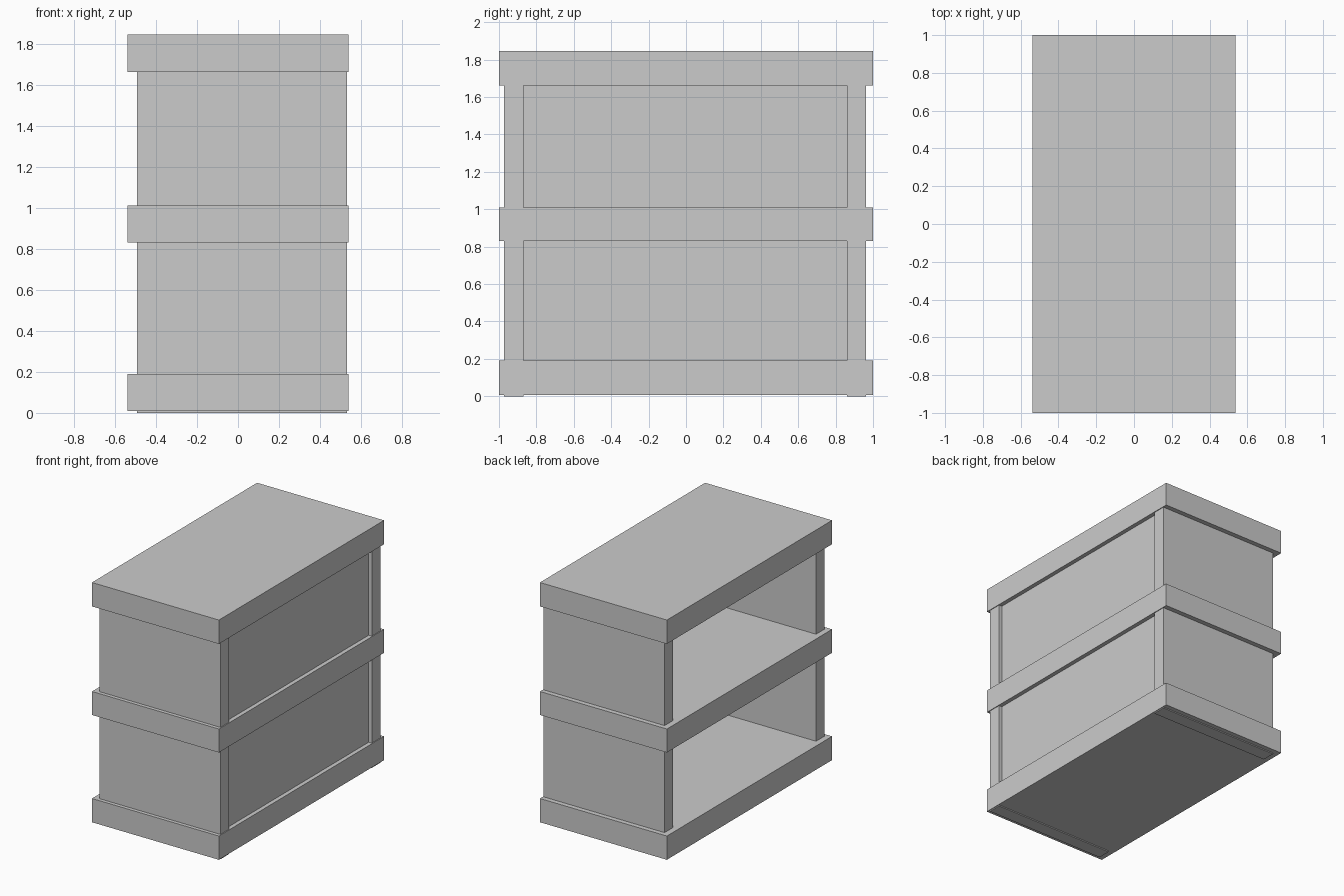
import bpy

if "Cube" in bpy.data.objects:
    bpy.data.objects.remove(bpy.data.objects["Cube"])


def box(name, x, y, z):
    """Axis-aligned box from (min, max) ranges."""
    bpy.ops.mesh.primitive_cube_add(size=1, location=[(a + b) / 2 for a, b in (x, y, z)])
    ob = bpy.context.object
    ob.name = name
    ob.scale = [b - a for a, b in (x, y, z)]
    bpy.ops.object.transform_apply(location=False, rotation=False, scale=True)
    return ob


# Thick boards: base, middle shelf and top
boards = {"base_board": (0.008, 0.19), "middle_shelf": (0.83, 1.01), "top_board": (1.662, 1.845)}
for name, z in boards.items():
    box(name, (-0.538, 0.538), (-1.0, 1.0), z)

# Upright end panels, reaching just below the base board
box("front_end_panel", (-0.493, 0.532), (-0.972, -0.87), (0.0, 1.70))
box("rear_end_panel", (-0.493, 0.532), (0.86, 0.963), (0.0, 1.70))

# Recessed panel closing the right side; the left side stays open
box("backing_panel", (0.465, 0.506), (-0.88, 0.87), (0.1, 1.70))
